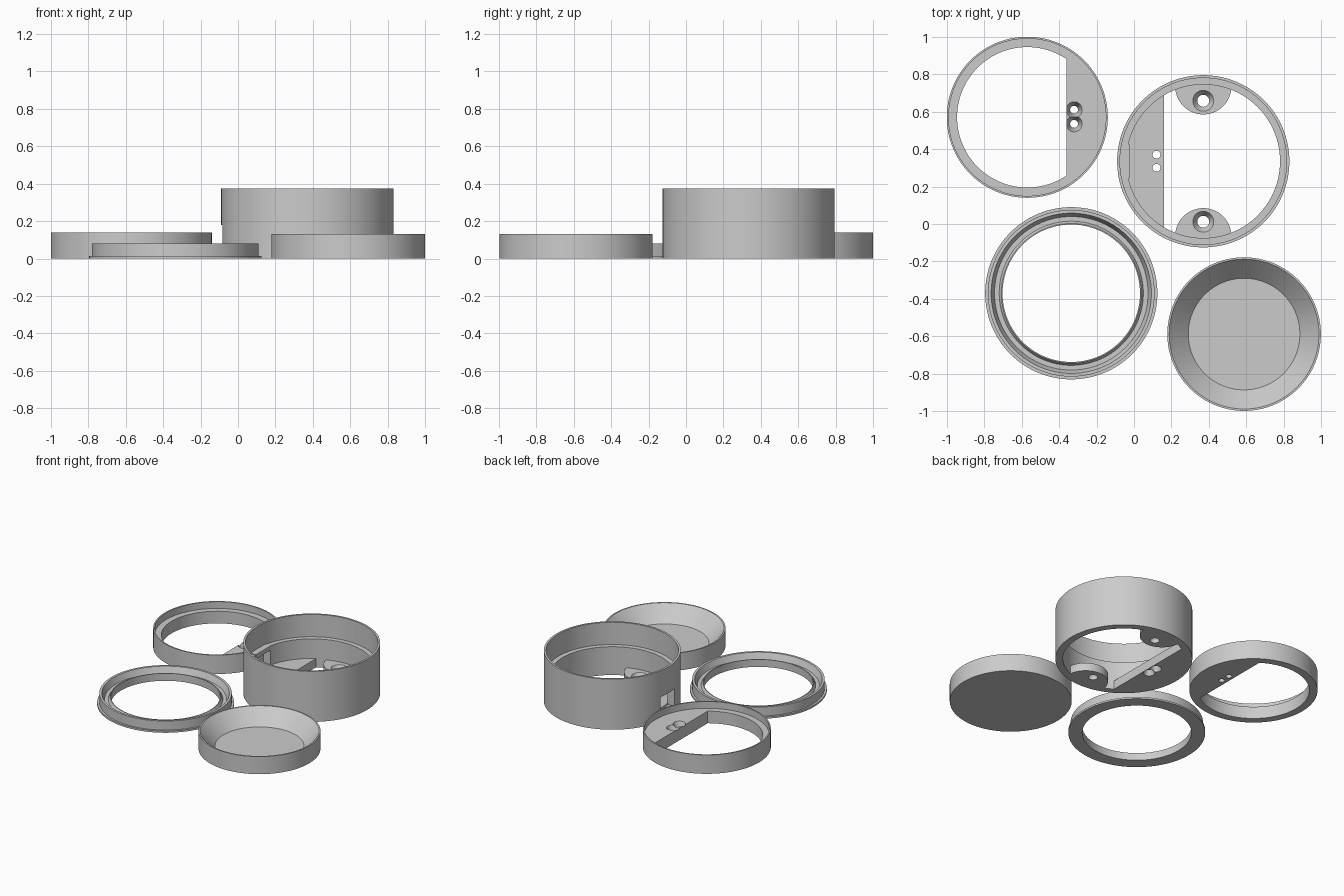
import bpy, bmesh, math
from mathutils import Matrix

SEG = 128
if "Cube" in bpy.data.objects:
    bpy.data.objects.remove(bpy.data.objects["Cube"], do_unlink=True)

grey = bpy.data.materials.new("plain_grey")
grey.use_nodes = True
grey.diffuse_color = (0.6, 0.6, 0.6, 1)
grey.node_tree.nodes["Principled BSDF"].inputs["Base Color"].default_value = (0.6, 0.6, 0.6, 1)


def finish(name, bm, loc):
    bmesh.ops.recalc_face_normals(bm, faces=bm.faces)
    mesh = bpy.data.meshes.new(name)
    bm.to_mesh(mesh)
    bm.free()
    mesh.materials.append(grey)
    ob = bpy.data.objects.new(name, mesh)
    ob.location = (loc[0], loc[1], 0)
    bpy.context.collection.objects.link(ob)
    return ob


def lathe(name, profile, loc, seg=SEG):
    """Revolve (radius, height) points; profiles off the axis are closed loops."""
    bm = bmesh.new()
    vs = [bm.verts.new((r, 0, z)) for r, z in profile]
    pairs = list(zip(vs, vs[1:]))
    if profile[0][0] > 0:
        pairs.append((vs[-1], vs[0]))
    edges = [bm.edges.new(p) for p in pairs]
    bmesh.ops.spin(bm, geom=vs + edges, cent=(0, 0, 0), axis=(0, 0, 1),
                   angle=math.tau, steps=seg, use_merge=False)
    bmesh.ops.remove_doubles(bm, verts=bm.verts, dist=1e-5)
    return finish(name, bm, loc)


def prism(name, outline, height, loc):
    bm = bmesh.new()
    face = bm.faces.new([bm.verts.new((x, y, 0)) for x, y in outline])
    top = bmesh.ops.extrude_face_region(bm, geom=[face])["geom"]
    bmesh.ops.translate(bm, vec=(0, 0, height),
                        verts=[v for v in top if isinstance(v, bmesh.types.BMVert)])
    return finish(name, bm, loc)


def box(name, x0, x1, y0, y1, z0, z1):
    bm = bmesh.new()
    bmesh.ops.create_cube(bm, size=1, matrix=Matrix.Translation(
        ((x0 + x1) / 2, (y0 + y1) / 2, (z0 + z1) / 2))
        @ Matrix.Diagonal((x1 - x0, y1 - y0, z1 - z0, 1)))
    return finish(name, bm, (0, 0))


def cut(ob, cutter):
    """Subtract the cutter, then discard it."""
    cutter.hide_render = True
    mod = ob.modifiers.new("cut", 'BOOLEAN')
    mod.operation, mod.solver, mod.object = 'DIFFERENCE', 'EXACT', cutter
    bpy.context.view_layer.objects.active = ob
    bpy.ops.object.modifier_apply(modifier=mod.name)
    bpy.data.objects.remove(cutter, do_unlink=True)


def screw_hole(ob, loc, r, wide, h, from_top=True):
    """Countersunk through hole."""
    e = 0.02
    if from_top:
        prof = [(0, -e), (r, -e), (r, h * 0.35), (wide, h), (wide, h + e), (0, h + e)]
    else:
        prof = [(0, -e), (wide, -e), (wide, 0), (r, h * 0.6), (r, h + e), (0, h + e)]
    cut(ob, lathe("hole_cutter", prof, loc, 32))


def segment(r, chord, n=48):
    """Circle segment on the side of x beyond the chord."""
    a = math.acos(abs(chord) / r)
    s = math.copysign(1, chord)
    return [(s * r * math.cos(-a + 2 * a * i / n), r * math.sin(-a + 2 * a * i / n))
            for i in range(n + 1)]


parts = []

# Ring with a flat shelf on its left side
A = (-0.57, 0.57)
parts.append(lathe("shelf_ring", [(0.375, 0), (0.43, 0), (0.43, 0.14), (0.42, 0.14),
                                  (0.42, 0.09), (0.375, 0.09)], A))
shelf = prism("ring_shelf", segment(0.3755, 0.21), 0.09, A)
for y in (0.61, 0.535):
    screw_hole(shelf, (-0.32, y), 0.021, 0.043, 0.09)
parts.append(shelf)

# Tall housing with rim ledge, floor shelf, mounting lugs and side window
B = (0.37, 0.335)
housing = lathe("housing_wall", [(0.41, 0), (0.46, 0), (0.46, 0.375), (0.445, 0.375),
                                 (0.445, 0.21), (0.41, 0.21)], B)
frame = box("window_frame", -0.07, -0.025, 0.245, 0.425, 0, 0.213)
for ob in (housing, frame):
    cut(ob, box("window_cutter", -0.2, 0.05, 0.255, 0.415, 0.05, 0.18))
floor = prism("housing_shelf", segment(0.4105, -0.21), 0.065, B)
for y in (0.37, 0.30):
    screw_hole(floor, (0.12, y), 0.021, 0.04, 0.065, from_top=False)
parts += [housing, frame, floor]

for side, name in ((1, "back_lug"), (-1, "front_lug")):
    outline = []
    for i in range(64):
        t = math.tau * i / 64
        x, y = 0.15 * math.cos(t), 0.40 + 0.15 * math.sin(t)
        k = min(1, 0.411 / math.hypot(x, y))
        outline.append((x * k, side * y * k))
    lug = prism(name, outline, 0.06, B)
    screw_hole(lug, (B[0], B[1] + side * 0.323), 0.032, 0.056, 0.06)
    parts.append(lug)

# Flanged bezel with a groove between its wall and inner lip
parts.append(lathe("bezel_ring", [(0.367, 0), (0.46, 0), (0.46, 0.013), (0.445, 0.013),
                                  (0.445, 0.08), (0.428, 0.08), (0.41, 0.035),
                                  (0.385, 0.035), (0.373, 0.055), (0.367, 0.055)],
                   (-0.335, -0.37)))

# Shallow dish with sloping inner wall
parts.append(lathe("dish", [(0, 0), (0.41, 0), (0.41, 0.13), (0.40, 0.13),
                            (0.298, 0.02), (0, 0.02)], (0.588, -0.588)))

bpy.ops.object.select_all(action='DESELECT')
for ob in parts:
    ob.select_set(True)
bpy.context.view_layer.objects.active = parts[0]
bpy.ops.object.shade_smooth_by_angle(angle=math.radians(25))
